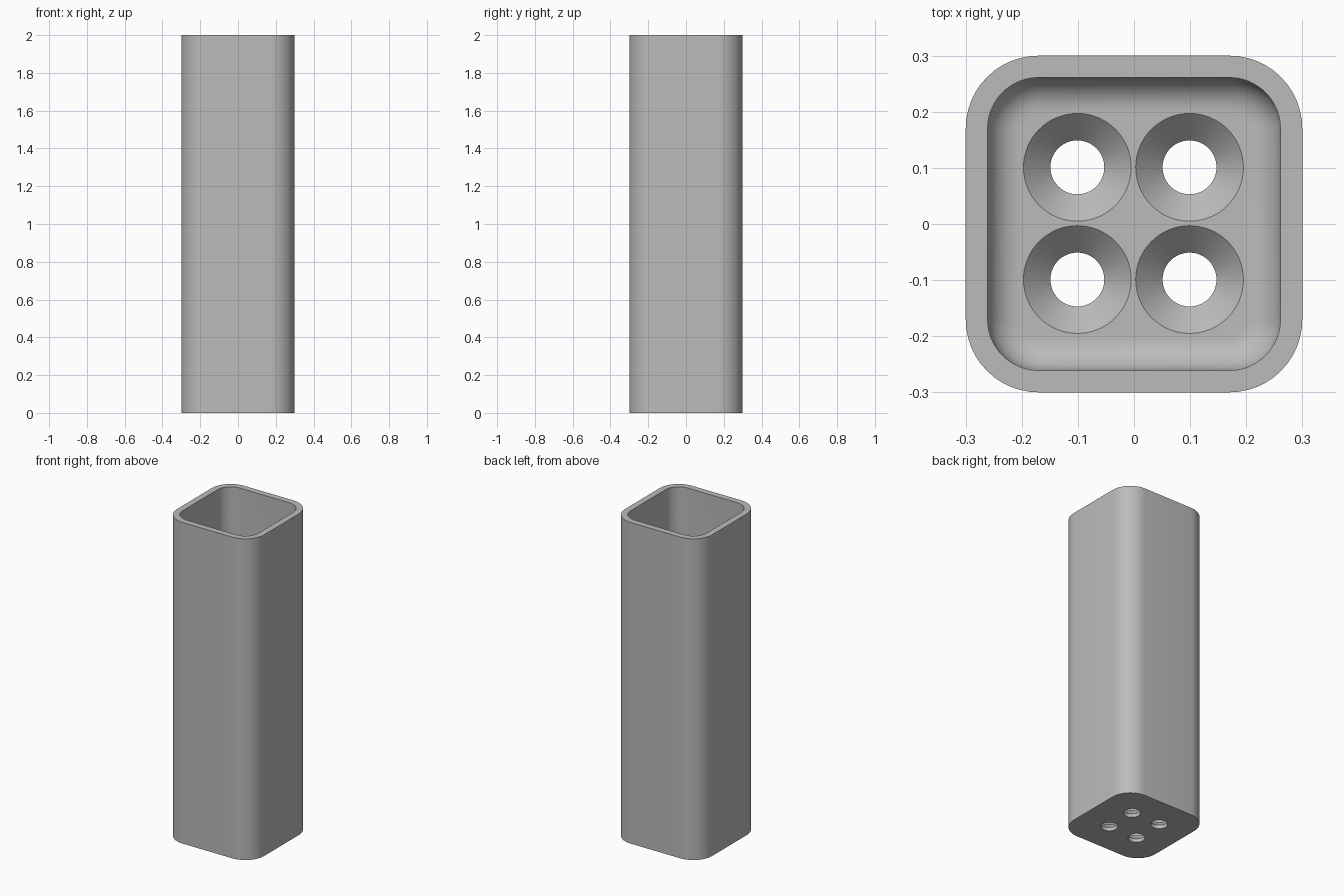
import bpy
import bmesh
from math import pi, sin, cos, radians

if "Cube" in bpy.data.objects:
    bpy.data.objects.remove(bpy.data.objects["Cube"])

HEIGHT, HALF, WALL, CORNER = 2.0, 0.3, 0.039, 0.13
FLOOR, FILLET = 0.07, 0.06
HOLE, SINK, SINK_DEPTH = 0.048, 0.096, 0.048
CORNER_STEPS, FILLET_STEPS, HOLE_SIDES = 12, 10, 64

bm = bmesh.new()


def rounded_square(inset, z):
    """Ring of vertices following the tube outline, offset inwards."""
    c, r = HALF - CORNER, CORNER - inset
    ring = []
    for q, (sx, sy) in enumerate([(1, 1), (-1, 1), (-1, -1), (1, -1)]):
        for i in range(CORNER_STEPS + 1):
            a = (q + i / CORNER_STEPS) * pi / 2
            ring.append(bm.verts.new((sx * c + r * cos(a), sy * c + r * sin(a), z)))
    return ring


def circle(x, y, r, z):
    angles = [2 * pi * i / HOLE_SIDES for i in range(HOLE_SIDES)]
    return [bm.verts.new((x + r * cos(a), y + r * sin(a), z)) for a in angles]


def bridge(rings):
    for a, b in zip(rings, rings[1:]):
        for i in range(len(a)):
            j = (i + 1) % len(a)
            bm.faces.new((a[i], a[j], b[j], b[i]))


def fill(loops, up):
    """Flat face bounded by the first loop, with the others as holes."""
    edges = []
    for loop in loops:
        for a, b in zip(loop, loop[1:] + loop[:1]):
            edges.append(bm.edges.get((a, b)) or bm.edges.new((a, b)))
    bmesh.ops.triangle_fill(bm, edges=edges, use_beauty=True, normal=(0, 0, up))


# Outer wall, rim, inner wall and the fillet down to the floor
shell = [rounded_square(0, 0), rounded_square(0, HEIGHT), rounded_square(WALL, HEIGHT)]
for i in range(FILLET_STEPS + 1):
    a = i / FILLET_STEPS * pi / 2
    shell.append(rounded_square(WALL + FILLET * (1 - cos(a)),
                                FLOOR + FILLET * (1 - sin(a))))
bridge(shell)

# Four countersunk drain holes
holes = []
for x in (-0.101, 0.099):
    for y in (-0.099, 0.101):
        rings = [circle(x, y, SINK, FLOOR),
                 circle(x, y, HOLE, FLOOR - SINK_DEPTH),
                 circle(x, y, HOLE, 0)]
        bridge(rings)
        holes.append(rings)

# Floor and underside around the holes
fill([shell[-1]] + [h[0] for h in holes], 1)
fill([shell[0]] + [h[-1] for h in holes], -1)
bmesh.ops.recalc_face_normals(bm, faces=bm.faces[:])

mesh = bpy.data.meshes.new("square_tube")
bm.to_mesh(mesh)
bm.free()
tube = bpy.data.objects.new("square_tube", mesh)
bpy.context.collection.objects.link(tube)

# Plain grey
grey = bpy.data.materials.new("plain_grey")
grey.use_nodes = True
colour = (0.5, 0.5, 0.5, 1)
grey.diffuse_color = colour
grey.node_tree.nodes["Principled BSDF"].inputs["Base Color"].default_value = colour
mesh.materials.append(grey)

bpy.ops.object.select_all(action="DESELECT")
tube.select_set(True)
bpy.context.view_layer.objects.active = tube
bpy.ops.object.shade_smooth_by_angle(angle=radians(30))
